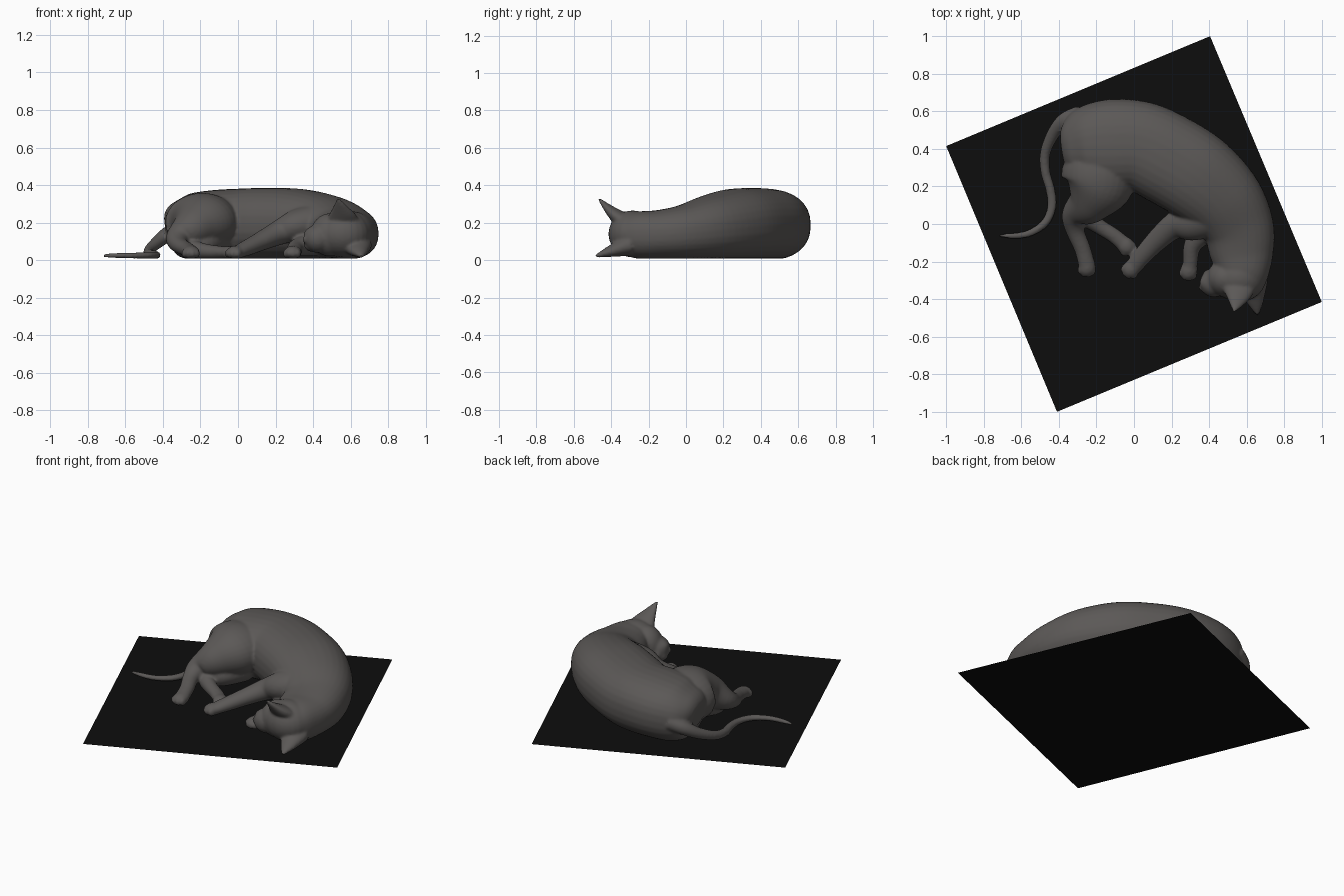
import bpy, bmesh, math
from mathutils import Vector, Matrix

FLOOR = 0.008  # underside of the animal rests just above the mat


def material(name, rgb):
    m = bpy.data.materials.new(name)
    m.diffuse_color = (*rgb, 1)
    return m


fur = material("charcoal fur", (0.105, 0.098, 0.094))
black = material("black mat", (0.004, 0.004, 0.004))

bm = bmesh.new()


def catmull(p0, p1, p2, p3, t):
    return [0.5 * (2 * b + (c - a) * t + (2 * a - 5 * b + 4 * c - d) * t * t
            + (3 * b - a - 3 * c + d) * t ** 3) for a, b, c, d in zip(p0, p1, p2, p3)]


def loft(points, power=2.0, steps=6, seg=32):
    """Smooth tube through (x, y, z, side radius, upward radius) points."""
    p = [points[0]] + list(points) + [points[-1]]
    path = [catmull(*p[i:i + 4], s / steps) for i in range(len(p) - 3) for s in range(steps)]
    path.append(list(points[-1]))
    rings = []
    for i, q in enumerate(path):
        a, b = path[max(i - 1, 0)], path[min(i + 1, len(path) - 1)]
        tan = (Vector(b[:3]) - Vector(a[:3])).normalized()
        side = tan.cross(Vector((0, 0, 1))).normalized()
        up = side.cross(tan)
        ring = []
        for k in range(seg):
            c, s = math.cos(math.tau * k / seg), math.sin(math.tau * k / seg)
            u = math.copysign(abs(c) ** (2 / power), c) * max(q[3], .002)
            v = math.copysign(abs(s) ** (2 / power), s) * max(q[4], .002)
            ring.append(bm.verts.new(Vector(q[:3]) + side * u + up * v))
        rings.append(ring)
    for r0, r1 in zip(rings, rings[1:]):
        for k in range(seg):
            bm.faces.new((r0[k], r0[(k + 1) % seg], r1[(k + 1) % seg], r1[k]))
    bm.faces.new(rings[0][::-1])
    bm.faces.new(rings[-1])


def ball(loc, radii, turn=0):
    mat = (Matrix.Translation(loc) @ Matrix.Rotation(turn, 4, 'Z')
           @ Matrix.Diagonal((*radii, 1)))
    bmesh.ops.create_uvsphere(bm, u_segments=24, v_segments=16, radius=1, matrix=mat)


def paw(x, y, z, angle):
    """Rounded foot with four toes pointing along the angle (degrees)."""
    a = math.radians(angle)
    d, s = Vector((math.cos(a), math.sin(a), 0)), Vector((-math.sin(a), math.cos(a), 0))
    c = Vector((x, y, z))
    ball(c, (.055, .046, .036), a)
    for off, fwd in ((-.034, .022), (-.012, .036), (.012, .036), (.034, .022)):
        ball(c + s * off + d * fwd - Vector((0, 0, .006)), (.024, .0145, .024), a)


# Torso and neck, curled around from rump to head
loft([(-.375, .40, .17, .09, .07), (-.34, .405, .175, .16, .13), (-.26, .415, .175, .215, .175),
      (-.13, .42, .185, .245, .188), (.03, .415, .19, .24, .192), (.18, .345, .192, .243, .194),
      (.335, .25, .188, .238, .19), (.475, .125, .17, .215, .172), (.553, -.015, .147, .192, .147),
      (.573, -.15, .135, .172, .132), (.578, -.25, .133, .145, .127),
      (.57, -.32, .13, .12, .11)], power=2.3)

# Upper hind leg: thigh, hock and foot
loft([(-.19, .40, .20, .15, .13), (-.19, .29, .20, .195, .155), (-.195, .20, .20, .185, .15),
      (-.245, .11, .17, .12, .11), (-.315, .045, .12, .072, .065), (-.315, -.03, .085, .05, .045),
      (-.275, -.13, .06, .044, .038), (-.25, -.22, .045, .045, .034)])
paw(-.25, -.225, .042, -95)

# Lower hind leg
loft([(-.15, .25, .10, .12, .09), (-.20, .13, .09, .10, .08), (-.25, .045, .065, .055, .055),
      (-.19, -.01, .05, .042, .042), (-.11, -.06, .043, .04, .035), (-.05, -.11, .04, .042, .032)])
paw(-.045, -.115, .04, -50)

# Upper front leg, from shoulder to foot
loft([(.50, .12, .20, .10, .11), (.41, .06, .20, .125, .105), (.31, .01, .185, .10, .085),
      (.215, -.01, .145, .072, .065), (.12, -.09, .10, .058, .05), (.05, -.165, .067, .05, .042),
      (0, -.225, .045, .045, .034)])
paw(-.012, -.235, .042, -125)

# Lower front leg
loft([(.45, .02, .10, .11, .08), (.36, -.05, .08, .07, .06), (.31, -.12, .065, .047, .045),
      (.30, -.20, .05, .04, .036), (.295, -.25, .043, .04, .032)])
paw(.293, -.245, .042, -105)

# Tail, sweeping round and resting flat
loft([(-.29, .58, .17, .05, .05), (-.37, .55, .14, .042, .042), (-.43, .48, .095, .034, .034),
      (-.472, .38, .055, .028, .028), (-.472, .28, .036, .026, .026), (-.445, .18, .03, .025, .022),
      (-.438, .09, .027, .024, .019), (-.475, .005, .026, .022, .018), (-.56, -.05, .025, .019, .016),
      (-.65, -.063, .025, .015, .014), (-.72, -.06, .025, .008, .008)])

# Head: skull, cheek, brow, muzzle, nose and chin
ball((.56, -.285, .14), (.145, .13, .125))
ball((.49, -.29, .135), (.105, .10, .115))
ball((.425, -.315, .115), (.075, .075, .075))
ball((.395, -.315, .135), (.045, .045, .04))
ball((.395, -.305, .085), (.045, .045, .04))
ball((.362, -.338, .11), (.018, .018, .02))
ball((.405, -.275, .10), (.04, .035, .04))

# Ears
loft([(.56, -.31, .19, .10, .05), (.555, -.37, .235, .075, .038), (.545, -.42, .28, .042, .022),
      (.532, -.468, .33, .006, .006)])
loft([(.63, -.31, .08, .085, .06), (.64, -.38, .055, .06, .038), (.65, -.435, .037, .036, .022),
      (.658, -.483, .02, .008, .008)])

# Press the underside flat against the mat, then fuse all parts into one skin
for v in bm.verts:
    v.co.z = max(v.co.z, FLOOR)
bmesh.ops.recalc_face_normals(bm, faces=bm.faces)
mesh = bpy.data.meshes.new("sleeping_cat")
bm.to_mesh(mesh)
bm.free()
cat = bpy.data.objects.new("sleeping_cat", mesh)
bpy.context.collection.objects.link(cat)
mesh.materials.append(fur)
bpy.context.view_layer.objects.active = cat
cat.select_set(True)
remesh = cat.modifiers.new("fuse", 'REMESH')
remesh.mode = 'VOXEL'
remesh.voxel_size = 0.0085
remesh.use_smooth_shade = True
soften = cat.modifiers.new("soften", 'SMOOTH')
soften.factor = 0.5
soften.iterations = 5
for name in ("fuse", "soften"):
    bpy.ops.object.modifier_apply(modifier=name)
for poly in cat.data.polygons:
    poly.use_smooth = True
    poly.material_index = 0

# Flat square mat, turned on the ground
mat_mesh = bpy.data.meshes.new("mat")
mat_mesh.from_pydata([(-1, .415, 0), (-.41, -1, 0), (1, -.415, 0), (.405, 1, 0)], [], [(0, 1, 2, 3)])
mat_mesh.materials.append(black)
bpy.context.collection.objects.link(bpy.data.objects.new("mat", mat_mesh))
